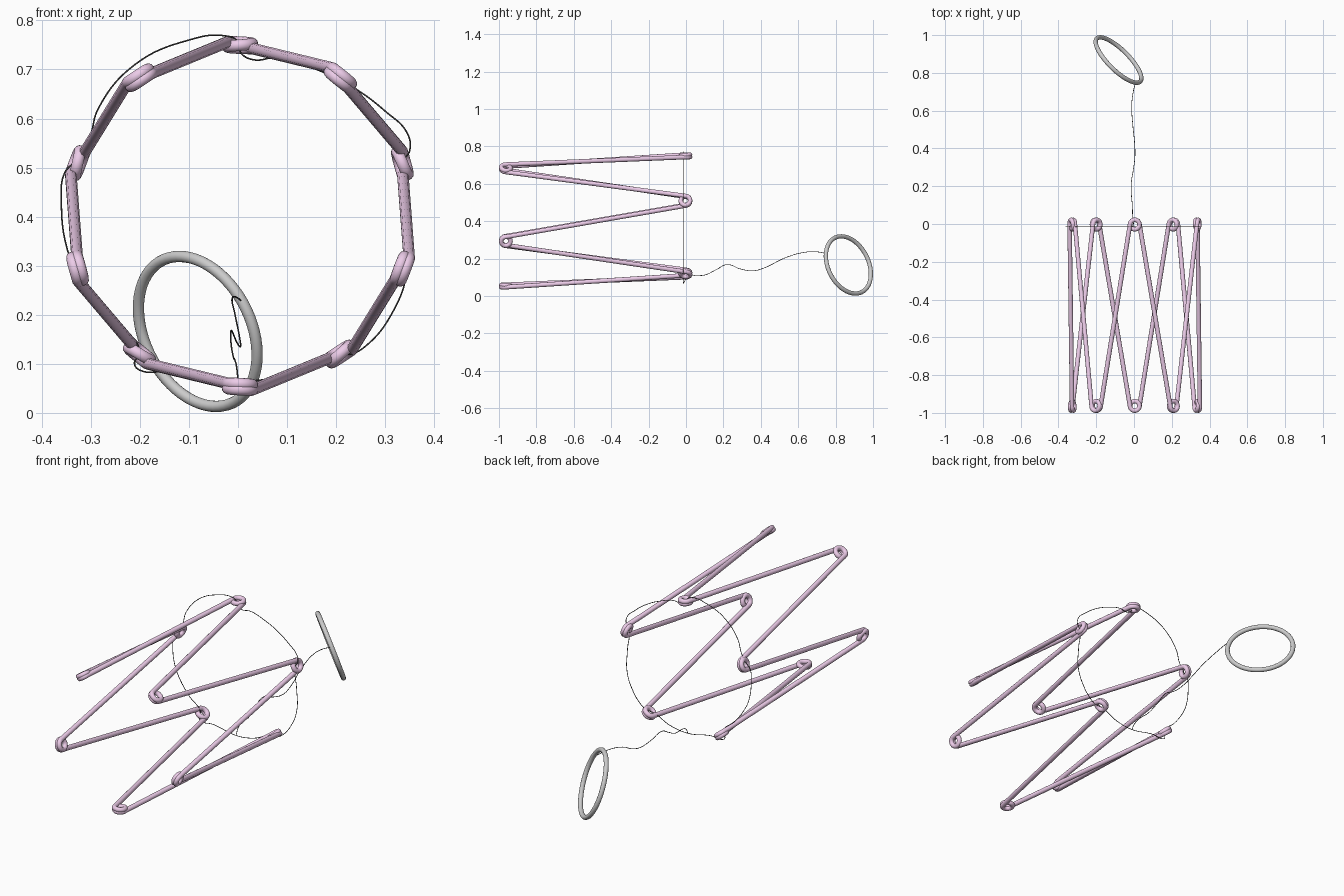
import bpy, math
from mathutils import Vector

if "Cube" in bpy.data.objects:
    bpy.data.objects.remove(bpy.data.objects["Cube"])

def material(name, rgb):
    m = bpy.data.materials.new(name)
    m.diffuse_color = (*rgb, 1)
    m.use_nodes = True
    m.node_tree.nodes["Principled BSDF"].inputs["Base Color"].default_value = m.diffuse_color
    return m

def wire(name, pts, radius, mat, cyclic=False, smooth_path=False, res=4):
    """Round wire through points, turned into a smooth mesh."""
    cu = bpy.data.curves.new(name, 'CURVE')
    cu.dimensions = '3D'
    cu.bevel_depth = radius
    cu.bevel_resolution = res
    cu.resolution_u = 8
    cu.use_fill_caps = not cyclic
    if smooth_path:
        sp = cu.splines.new('BEZIER')
        sp.bezier_points.add(len(pts) - 1)
        for b, p in zip(sp.bezier_points, pts):
            b.co = p
            b.handle_left_type = b.handle_right_type = 'AUTO'
    else:
        sp = cu.splines.new('POLY')
        sp.points.add(len(pts) - 1)
        for q, p in zip(sp.points, pts):
            q.co = (*p, 1)
    sp.use_cyclic_u = cyclic
    sp.use_smooth = True
    ob = bpy.data.objects.new(name, cu)
    bpy.context.collection.objects.link(ob)
    bpy.ops.object.select_all(action='DESELECT')
    bpy.context.view_layer.objects.active = ob
    ob.select_set(True)
    bpy.ops.object.convert(target='MESH')
    ob = bpy.context.object
    bpy.ops.object.shade_smooth_by_angle(angle=math.radians(50))
    ob.data.materials.append(mat)
    return ob

pink = material("pink_wire", (0.84, 0.60, 0.81))
dark = material("dark_thread", (0.06, 0.06, 0.06))

# Zigzag spring: ten coiled eyelets joined by straight struts
R, ZC, COIL, RISE = 0.348, 0.4015, 0.0250, 0.0135
pts = []
for i in range(10):
    a = math.radians(36 * i)
    radial = Vector((math.sin(a), 0, math.cos(a)))
    tangent = Vector((math.cos(a), 0, -math.sin(a)))
    back = i % 2 == 0
    s = 1 if back else -1
    centre = radial * R + Vector((0.004, -0.003 if back else -0.9630, ZC))
    n = 40
    for k in range(n + 1):
        t = k / n
        th = math.radians(168 - 516 * t)
        rise = t * t * (3 - 2 * t)      # flat turns, stepping over mid-coil
        pts.append(centre + tangent * (COIL * math.cos(th))
                   + Vector((0, s * COIL * math.sin(th), 0))
                   + radial * (RISE * (0.5 - rise)))
wire("zigzag_spring", pts, 0.0120, pink, cyclic=True)

# Drawstring threaded through the back eyelets
loop = [(.005, .735), (.03, .72), (.08, .724), (.16, .70), (.24, .66), (.30, .615),
        (.345, .57), (.35, .535), (.335, .51), (.343, .4), (.345, .29), (.315, .205),
        (.26, .136), (.23, .12), (.2, .12), (.1, .078), (0, .065), (-.13, .087),
        (-.2, .087), (-.211, .1), (-.2, .125), (-.27, .2), (-.32, .27), (-.347, .33),
        (-.36, .43), (-.353, .49), (-.33, .515), (-.303, .56), (-.285, .62), (-.21, .71),
        (-.1, .76), (-.03, .769), (0, .757)]
wire("drawstring", [(x, -0.015, z) for x, z in loop], 0.0016, dark, True, True, res=2)

# Loose tail to the pull ring
tail = [(0, -.015, .067), (-.003, .005, .095), (-.007, .04, .109), (-.009, .1, .112),
        (-.014, .16, .14), (-.014, .22, .168), (-.003, .29, .145), (.005, .36, .135),
        (.003, .43, .155), (-.006, .52, .2), (-.012, .63, .233), (-.004, .7, .236),
        (.009, .752, .227)]
wire("drawstring_tail", tail, 0.0016, dark, False, True, res=2)

# Pull ring
normal = Vector((.665, .67, .33)).normalized()
bpy.ops.mesh.primitive_torus_add(
    major_radius=0.162, minor_radius=0.0115, major_segments=64, minor_segments=16,
    location=(-.082, .868, .166), rotation=normal.to_track_quat('Z', 'Y').to_euler())
bpy.context.object.name = "pull_ring"
bpy.ops.object.shade_smooth_by_angle(angle=math.radians(50))
